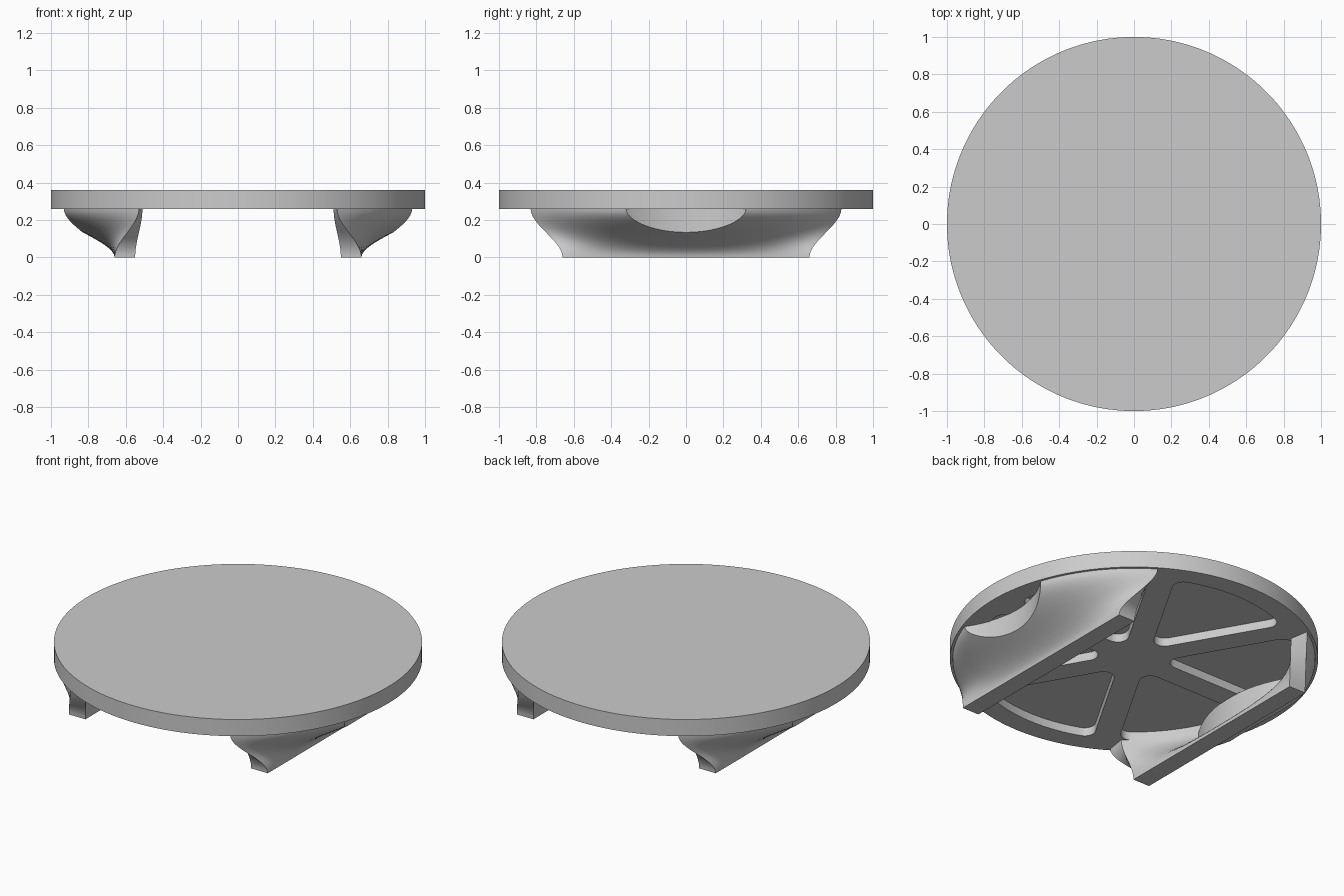
import bpy
import bmesh
from math import sin, cos, pi, radians, asin

if "Cube" in bpy.data.objects:
    bpy.data.objects.remove(bpy.data.objects["Cube"])

DISC_BASE, DISC_TOP = 0.26, 0.36

grey = bpy.data.materials.new("light_grey")
grey.use_nodes = True
grey.diffuse_color = (0.6, 0.6, 0.6, 1)
grey.node_tree.nodes["Principled BSDF"].inputs["Base Color"].default_value = (0.6, 0.6, 0.6, 1)


def loft(name, rings):
    """Closed solid through a stack of point rings, bottom to top."""
    bm = bmesh.new()
    loops = [[bm.verts.new(p) for p in ring] for ring in rings]
    n = len(loops[0])
    for low, high in zip(loops, loops[1:]):
        for i in range(n):
            j = (i + 1) % n
            bm.faces.new((low[i], low[j], high[j], high[i]))
    bm.faces.new(loops[0][::-1])
    bm.faces.new(loops[-1])
    bmesh.ops.recalc_face_normals(bm, faces=bm.faces)
    mesh = bpy.data.meshes.new(name)
    bm.to_mesh(mesh)
    bm.free()
    mesh.materials.append(grey)
    obj = bpy.data.objects.new(name, mesh)
    bpy.context.collection.objects.link(obj)
    return obj


def prism(name, outline, z0, z1):
    return loft(name, [[(x, y, z) for x, y in outline] for z in (z0, z1)])


def arc(cx, cy, r, start, end, n):
    angles = [start + (end - start) * i / n for i in range(n + 1)]
    return [(cx + r * cos(a), cy + r * sin(a)) for a in angles]


def circle(cx, r, n):
    return arc(cx, 0, r, 0, 2 * pi, n)[:-1]


def boolean(target, tool, operation):
    mod = target.modifiers.new("boolean", "BOOLEAN")
    mod.operation = operation
    mod.solver = "EXACT"
    mod.object = tool
    select(target)
    bpy.ops.object.modifier_apply(modifier=mod.name)
    bpy.data.objects.remove(tool)


def select(obj):
    bpy.ops.object.select_all(action="DESELECT")
    obj.select_set(True)
    bpy.context.view_layer.objects.active = obj


def smooth(obj):
    select(obj)
    bpy.ops.object.shade_smooth_by_angle(angle=radians(30))


# Round top
disc = prism("round_top", circle(0, 1, 180), DISC_BASE, DISC_TOP)


# Rounded wedge pockets under the top, leaving six ribs
def wedge(turn, rib=0.07, corner=0.06, outer=0.88):
    reach, off = outer - corner, rib + corner
    b = asin(off / reach)
    c = pi / 3 - b
    tip = off / sin(pi / 6)
    pts = arc(reach * cos(b), reach * sin(b), corner, -pi / 2, b, 8)
    pts += arc(0, 0, outer, b, c, 30)[1:-1]
    pts += arc(reach * cos(c), reach * sin(c), corner, c, pi * 5 / 6, 8)
    pts += arc(tip * cos(pi / 6), tip * sin(pi / 6), corner, pi * 5 / 6, pi * 3 / 2, 8)
    return [(x * cos(turn) - y * sin(turn), x * sin(turn) + y * cos(turn)) for x, y in pts]


for k in range(6):
    pocket = prism("pocket_cutter", wedge(k * pi / 3), DISC_BASE - 0.1, DISC_BASE + 0.05)
    boolean(disc, pocket, "DIFFERENCE")
smooth(disc)


# Flared foot: straight bar at the floor, blending into an arc under the rim
def edge(u, t, bar_x, radius, half_angle):
    f = t * t * (3 - 2 * t)
    a = radians(half_angle) * u
    x = bar_x + (radius * cos(a) - bar_x) * f
    y = 0.66 * u + (radius * sin(a) - 0.66 * u) * f
    return x, y


def foot_rings(outer, inner, z0, z1, levels=16, steps=44):
    us = [-1 + 2 * i / steps for i in range(steps + 1)]
    rings = []
    for k in range(levels + 1):
        t = k / levels
        pts = [edge(u, t, *outer) for u in us]
        if inner:
            pts += [edge(u, t, *inner) for u in reversed(us)]
        else:
            pts += [(0.5, edge(u, t, *outer)[1]) for u in reversed(us)]
        z = z0 + (z1 - z0) * t
        rings.append([(x, y, z) for x, y in pts])
    return rings


foot = loft("left_foot", foot_rings((0.66, 0.985, 57.5), (0.55, 0.88, 54.5), 0, DISC_BASE))

# Curved wall behind the finger notch
boss = loft("notch_wall", foot_rings((0.62, 0.95, 57), None, 0.005, DISC_BASE + 0.003))
boolean(boss, prism("wall_cutter", circle(1.39, 0.72, 128), -0.1, 0.5), "INTERSECT")
boolean(foot, boss, "UNION")

# Finger notch scooped from the outside
boolean(foot, prism("notch_cutter", circle(1.39, 0.56, 128), -0.1, 0.5), "DIFFERENCE")
smooth(foot)

# Opposite foot
other = foot.copy()
other.data = foot.data.copy()
other.name = "right_foot"
other.rotation_euler.z = pi
bpy.context.collection.objects.link(other)
